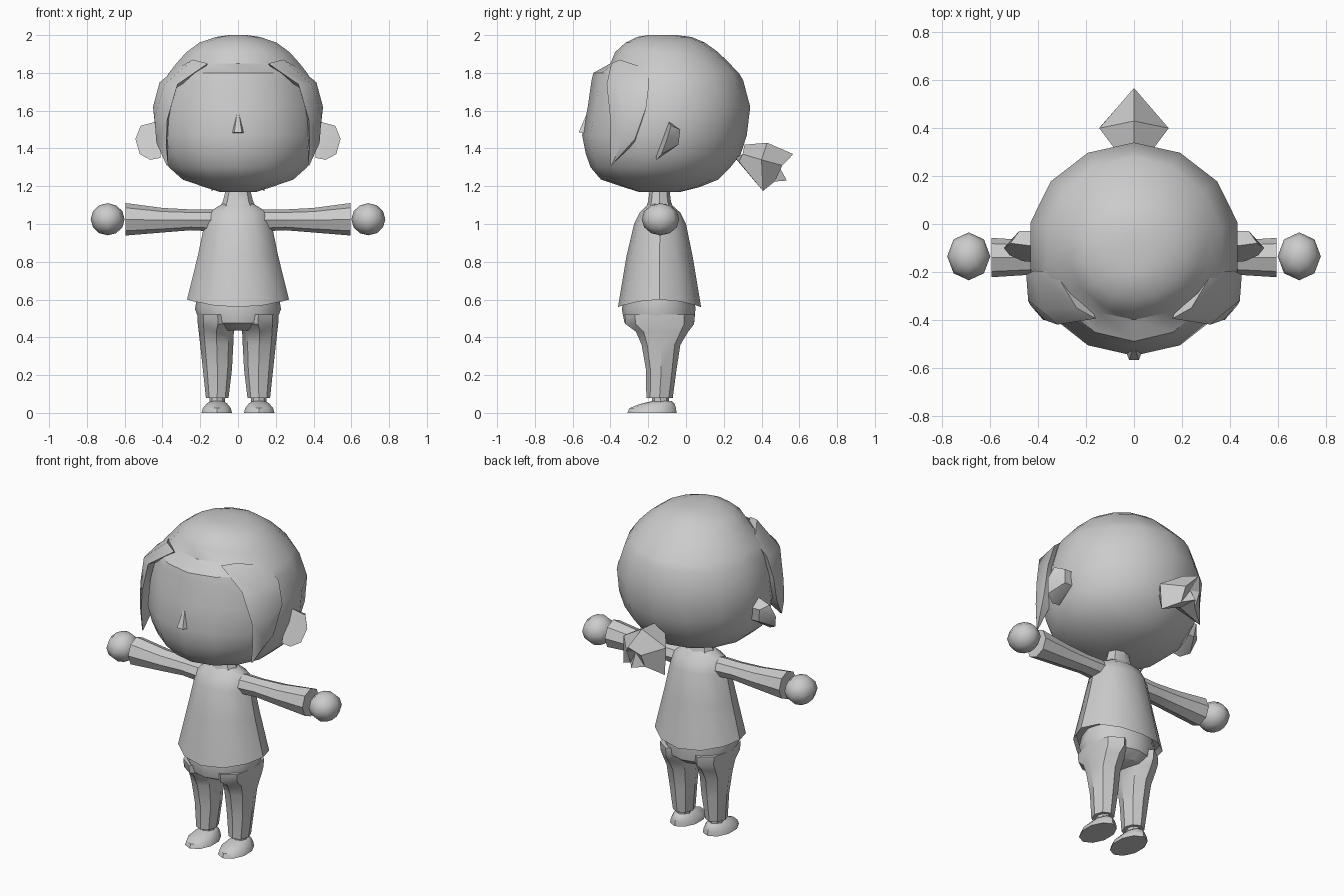
import bpy, bmesh, math
from mathutils import Vector

if "Cube" in bpy.data.objects:
    bpy.data.objects.remove(bpy.data.objects["Cube"])

grey = bpy.data.materials.new("light_grey")
grey.diffuse_color = (0.6, 0.6, 0.6, 1)
grey.use_nodes = True
grey.node_tree.nodes["Principled BSDF"].inputs["Base Color"].default_value = grey.diffuse_color


def finish(name, bm, angle=35):
    bmesh.ops.remove_doubles(bm, verts=bm.verts, dist=0.0005)
    bmesh.ops.recalc_face_normals(bm, faces=bm.faces)
    me = bpy.data.meshes.new(name)
    bm.to_mesh(me)
    bm.free()
    ob = bpy.data.objects.new(name, me)
    bpy.context.collection.objects.link(ob)
    me.materials.append(grey)
    bpy.ops.object.select_all(action='DESELECT')
    ob.select_set(True)
    bpy.context.view_layer.objects.active = ob
    bpy.ops.object.shade_smooth_by_angle(angle=math.radians(angle))
    return ob


def oval(z, x0, x1, y0, y1, n):
    """Horizontal oval ring filling the given box."""
    cx, cy, rx, ry = (x0 + x1) / 2, (y0 + y1) / 2, (x1 - x0) / 2, (y1 - y0) / 2
    return [Vector((cx + rx * math.sin(2 * math.pi * i / n),
                    cy + ry * math.cos(2 * math.pi * i / n), z)) for i in range(n)]


def loft(name, rings, side=1, angle=35, end_centre=None):
    """Skin a list of rings, cap both ends; side=-1 mirrors in x."""
    bm = bmesh.new()
    rows = [[bm.verts.new((p[0] * side, p[1], p[2])) for p in r] for r in rings]
    n = len(rows[0])
    for a, b in zip(rows, rows[1:]):
        for i in range(n):
            j = (i + 1) % n
            bm.faces.new((a[i], a[j], b[j], b[i]))
    bm.faces.new(rows[0])
    if end_centre:
        c = bm.verts.new(end_centre)
        for i in range(n):
            bm.faces.new((rows[-1][i], rows[-1][(i + 1) % n], c))
    else:
        bm.faces.new(rows[-1])
    return finish(name, bm, angle)


def hull(name, pts, side=1, angle=20):
    bm = bmesh.new()
    for x, y, z in pts:
        bm.verts.new((x * side, y, z))
    res = bmesh.ops.convex_hull(bm, input=bm.verts)
    junk = [g for g in res['geom_interior'] + res['geom_unused']
            if isinstance(g, bmesh.types.BMVert)]
    bmesh.ops.delete(bm, geom=list(set(junk)), context='VERTS')
    return finish(name, bm, angle)


# head with hair cap: z, front y, back y, half width
head = [(1.17, -.25, -.03, .10), (1.195, -.33, .07, .18), (1.235, -.45, .17, .30),
        (1.30, -.505, .235, .375), (1.37, -.53, .29, .415), (1.47, -.55, .322, .443),
        (1.62, -.52, .34, .444), (1.76, -.50, .303, .40), (1.80, -.49, .28, .375),
        (1.85, -.40, .23, .335), (1.91, -.375, .17, .28), (1.96, -.32, .10, .21),
        (1.99, -.26, .03, .12), (2.0, -.20, -.05, .05)]
loft("head", [oval(z, -w, w, f, b, 14) for z, f, b, w in head])

# nose
hull("nose", [(0, -.51, 1.62), (.035, -.53, 1.48), (-.035, -.53, 1.48),
              (.02, -.568, 1.485), (-.02, -.568, 1.485), (0, -.5, 1.48)])

# ponytail: rings run top, side, low corner, underside
half_rings = [
    [(0, .31, 1.42), (.07, .30, 1.37), (.05, .28, 1.33), (0, .26, 1.35)],
    [(0, .43, 1.43), (.145, .40, 1.34), (.14, .407, 1.175), (0, .40, 1.24)],
    [(0, .568, 1.37), (.05, .51, 1.31), (.05, .47, 1.225), (0, .534, 1.23)]]
tail = [r + [(-x, y, z) for x, y, z in (r[2], r[1])] for r in half_rings]
loft("ponytail", tail, angle=25, end_centre=(0, .49, 1.31))

# neck
loft("neck", [oval(1.08, -.10, .10, -.215, -.065, 8), oval(1.12, -.08, .08, -.20, -.08, 8),
              oval(1.20, -.06, .06, -.19, -.09, 8)])

# shirt, with a hem that dips at front and back
shirt = [(.58, .27, -.36, .08), (.83, .213, -.315, .035), (1.00, .178, -.275, .0),
         (1.06, .16, -.245, -.03), (1.105, .085, -.20, -.08)]
rings = [oval(z, -w, w, f, b, 12) for z, w, f, b in shirt]
for p in rings[0]:
    p.z = .56 + .04 * (p.x / .27) ** 2
inner = [Vector((p.x * .93, -.14 + (p.y + .14) * .93, p.z + .03)) for p in rings[0]]
loft("shirt", [inner] + rings)

# trouser seat
loft("trouser_seat", [oval(.62, -.215, .215, -.325, .045, 12),
                      oval(.55, -.228, .228, -.34, .05, 12),
                      oval(.475, -.20, .20, -.325, .043, 12),
                      oval(.435, -.12, .12, -.25, -.01, 12)])

for s, label in ((1, "left"), (-1, "right")):
    # side hair lock: front edge, outer bulge, back edge, hidden inner edge
    lock = [[(.16, -.395, 1.85), (.24, -.35, 1.87), (.33, -.20, 1.82), (.22, -.25, 1.75)],
            [(.32, -.42, 1.74), (.39, -.36, 1.74), (.415, -.195, 1.75), (.33, -.25, 1.70)],
            [(.375, -.40, 1.55), (.442, -.32, 1.56), (.45, -.21, 1.62), (.36, -.25, 1.55)],
            [(.38, -.40, 1.42), (.432, -.34, 1.43), (.432, -.27, 1.45), (.37, -.27, 1.43)],
            [(.37, -.40, 1.31), (.378, -.395, 1.31), (.378, -.39, 1.315), (.37, -.39, 1.315)]]
    loft(label + "_hair_lock", lock, s, 50)

    # ear
    hull(label + "_ear", [(.41, -.09, 1.54), (.41, -.16, 1.35), (.42, -.03, 1.50),
                          (.42, -.04, 1.42), (.44, -.09, 1.54), (.515, -.08, 1.52),
                          (.543, -.10, 1.45), (.52, -.13, 1.37), (.465, -.155, 1.34),
                          (.48, -.03, 1.50), (.47, -.04, 1.42)], s, 30)

    # sleeve: x, centre z, half height, half depth
    sleeve = [(.08, 1.02, .05, .06), (.15, 1.02, .058, .068), (.25, 1.022, .055, .062),
              (.40, 1.02, .065, .07), (.595, 1.025, .086, .082)]
    loft(label + "_sleeve",
         [[(x, -.14 + d * math.cos(math.pi * i / 4), z + h * math.sin(math.pi * i / 4))
           for i in range(8)] for x, z, h, d in sleeve], s)

    # hand
    bm = bmesh.new()
    bmesh.ops.create_uvsphere(bm, u_segments=8, v_segments=6, radius=1)
    for v in bm.verts:
        v.co = (s * (.69 + .09 * v.co.x), -.135 + .1 * v.co.y, 1.025 + .085 * v.co.z)
    finish(label + "_hand", bm, 60)

    # trouser leg
    leg = [(.52, .0, .215, -.325, .045), (.47, .0, .213, -.32, .043),
           (.43, .022, .208, -.265, .012), (.36, .025, .20, -.235, -.03),
           (.23, .032, .186, -.212, -.05), (.08, .05, .17, -.21, -.07)]
    loft(label + "_trouser_leg", [oval(*r, 8) for r in leg], s, 40)

    # ankle and shoe
    loft(label + "_ankle", [oval(.03, .07, .15, -.18, -.09, 8),
                            oval(.10, .07, .15, -.18, -.09, 8)], s)
    shoe = [(0, .028, .197, -.31, -.05), (.025, .034, .19, -.30, -.053),
            (.05, .055, .168, -.235, -.062), (.062, .075, .145, -.18, -.075)]
    loft(label + "_shoe", [oval(*r, 10) for r in shoe], s, 45)
